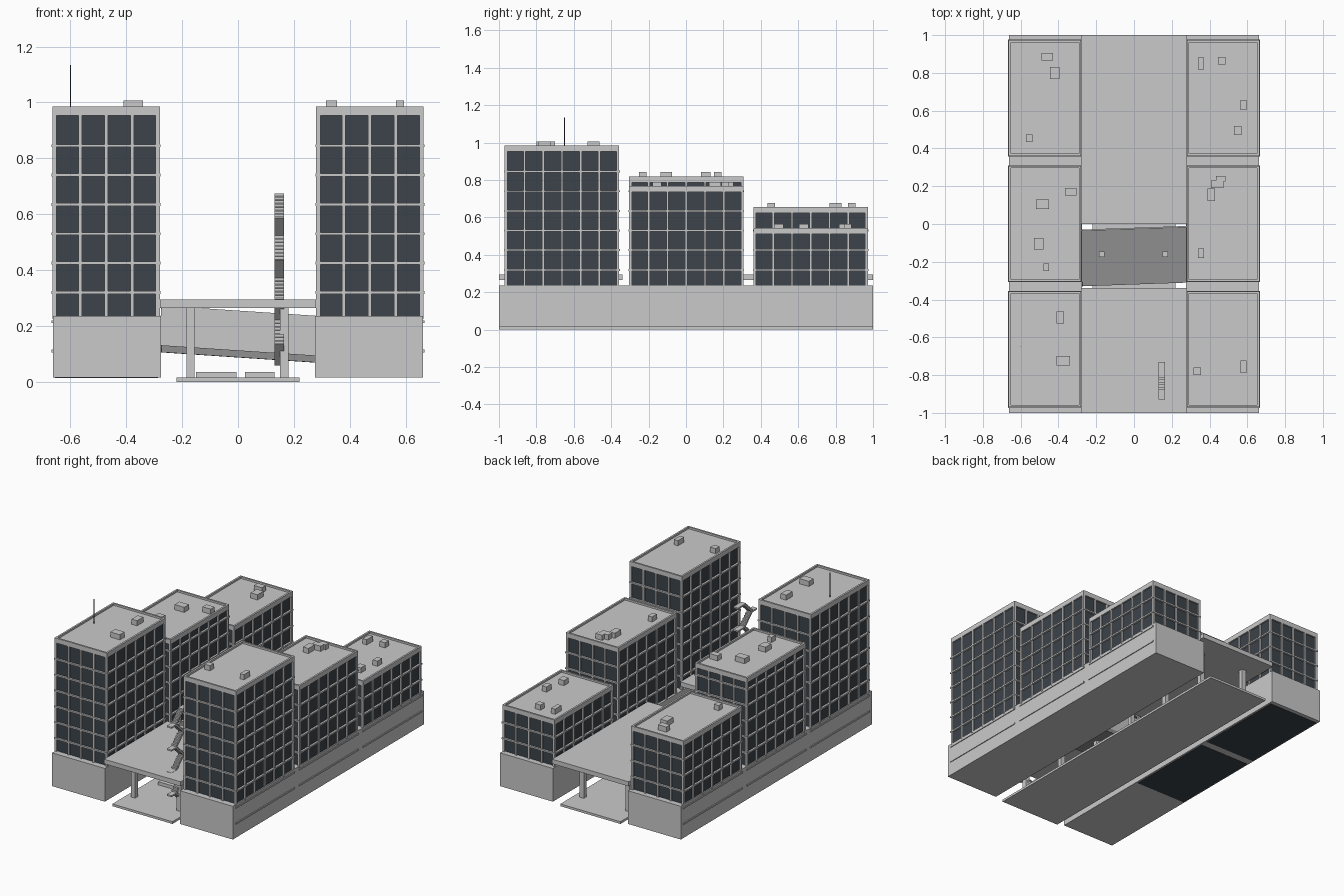
import bpy, bmesh, math
from mathutils import Vector, Matrix

cube = bpy.data.objects.get("Cube")
if cube:
    bpy.data.objects.remove(cube)


def material(name, colour):
    m = bpy.data.materials.new(name)
    m.use_nodes = True
    m.diffuse_color = (*colour, 1)
    m.node_tree.nodes["Principled BSDF"].inputs["Base Color"].default_value = (*colour, 1)
    return m


concrete = material("light_concrete", (0.59, 0.59, 0.59))
glass = material("dark_glass", (0.045, 0.056, 0.068))
asphalt = material("ramp_grey", (0.28, 0.28, 0.28))


def box(bm, x0, x1, y0, y1, z0, z1):
    mid = Vector((x0 + x1, y0 + y1, z0 + z1)) / 2
    size = (abs(x1 - x0), abs(y1 - y0), abs(z1 - z0), 1)
    bmesh.ops.create_cube(bm, size=1, matrix=Matrix.Translation(mid) @ Matrix.Diagonal(size))


def prism(bm, profile, x0, x1):
    """Extrude a y-z profile along x."""
    face = bm.faces.new([bm.verts.new((x0, y, z)) for y, z in profile])
    ext = bmesh.ops.extrude_face_region(bm, geom=[face])["geom"]
    verts = [v for v in ext if isinstance(v, bmesh.types.BMVert)]
    bmesh.ops.translate(bm, verts=verts, vec=(x1 - x0, 0, 0))


def finish(bm, name, mat):
    bmesh.ops.recalc_face_normals(bm, faces=bm.faces)
    mesh = bpy.data.meshes.new(name)
    bm.to_mesh(mesh)
    bm.free()
    mesh.materials.append(mat)
    obj = bpy.data.objects.new(name, mesh)
    bpy.context.scene.collection.objects.link(obj)
    return obj


def boxes(name, mat, *items):
    bm = bmesh.new()
    for item in items:
        box(bm, *item)
    return finish(bm, name, mat)


FLOOR, BASE, PODIUM = 0.105, 0.015, 0.235
XI, XO = 0.28, 0.664          # inner and outer tower faces


def tower(name, side, y0, y1, top, units):
    sx = lambda a, b: sorted((a * side, b * side))
    x0, x1 = sx(XI, XO)
    cap = top - 0.032
    r = 0.01
    # glazed core
    boxes(name + "_glass", glass, (x0 + r, x1 - r, y0 + r, y1 - r, PODIUM - 0.01, cap))
    # posts and floor bands
    bm = bmesh.new()
    w = 0.006
    for i in range(5):
        x = x0 + w + (x1 - x0 - 2 * w) * i / 4
        for a, b in ((y0, y0 + 0.015), (y1 - 0.015, y1)):
            box(bm, x - w, x + w, a, b, PODIUM - 0.01, cap)
    for i in range(7):
        y = y0 + w + (y1 - y0 - 2 * w) * i / 6
        for a, b in ((x0, x0 + 0.015), (x1 - 0.015, x1)):
            box(bm, a, b, y - w, y + w, PODIUM - 0.01, cap)
    z, e = 0.11, 0.003
    while z < cap - 0.03:
        box(bm, x0 - e, x1 + e, y0 - e, y1 + e, z - 0.005, z + 0.005)
        z += FLOOR
    finish(bm, name + "_frame", concrete)
    # roof slab with raised rim
    t = 0.012
    boxes(name + "_roof", concrete,
          (x0, x1, y0, y1, cap, top - 0.012),
          (x0, x0 + t, y0, y1, cap, top), (x1 - t, x1, y0, y1, cap, top),
          (x0 + t, x1 - t, y0, y0 + t, cap, top), (x0 + t, x1 - t, y1 - t, y1, cap, top))
    # rooftop plant units
    boxes(name + "_roof_units", concrete,
          *[(x - a / 2, x + a / 2, y - b / 2, y + b / 2, top - 0.015, top + 0.022)
            for x, y, a, b in units])


S, L = 0.04, 0.065
rows = {"front": (-0.97, -0.357), "middle": (-0.305, 0.308), "back": (0.36, 0.973)}
towers = (
    ("left_front", 1, 0.985, [(0.335, -0.78, S, S), (0.58, -0.755, 0.03, L)]),
    ("right_front", -1, 0.985, [(-0.39, -0.495, S, L), (-0.375, -0.725, 0.07, 0.05)]),
    ("left_middle", 1, 0.767, [(0.46, 0.24, 0.05, 0.03), (0.44, 0.21, L, S),
                               (0.41, 0.155, S, L), (0.355, -0.155, 0.03, 0.05)]),
    ("right_middle", -1, 0.82, [(-0.335, 0.17, 0.06, S), (-0.485, 0.105, 0.07, 0.05),
                                (-0.505, -0.105, 0.05, 0.06), (-0.465, -0.23, 0.03, S)]),
    ("left_back", 1, 0.543, [(0.355, 0.85, 0.03, L), (0.465, 0.865, S, S),
                             (0.58, 0.63, 0.035, 0.05), (0.55, 0.495, S, 0.05)]),
    ("right_back", -1, 0.655, [(-0.46, 0.885, 0.06, S), (-0.42, 0.8, 0.05, L),
                               (-0.555, 0.455, 0.035, S)]),
)
for name, side, top, units in towers:
    tower(name + "_tower", side, *rows[name.split("_")[1]], top, units)

boxes("roof_antenna", glass, (-0.602, -0.598, -0.652, -0.648, 0.97, 1.135))

# long podiums
for name, s in (("left_podium", 1), ("right_podium", -1)):
    boxes(name, concrete, (s * 0.275, s * 0.662, -1, 1, BASE, PODIUM))
# exposed dark undersides
boxes("podium_undersides", glass,
      *[(-0.655, -0.287, *rows[k], BASE - 0.002, BASE + 0.002) for k in ("middle", "back")])

# ground slab, raised deck in two pieces, columns
boxes("ground_slab", concrete, (-0.22, 0.22, -1, 1, 0, BASE))
boxes("deck", concrete, (-0.28, 0.28, -1, -0.34, 0.265, 0.295),
      (-0.28, 0.28, 0, 1, 0.265, 0.295))
boxes("deck_columns", concrete,
      *[(x - 0.015, x + 0.015, y - 0.015, y + 0.015, BASE, 0.266)
        for x in (-0.17, 0.165) for y in (-0.84, -0.5, -0.16, 0.17, 0.5, 0.84)])
boxes("ground_benches", concrete, (-0.15, -0.005, -0.62, -0.5, BASE, 0.036),
      (0.025, 0.13, -0.62, -0.5, BASE, 0.036))

# sloping ramp with a wall behind it
tilt = Matrix.Rotation(math.radians(2), 4, 'Z') @ Matrix.Rotation(math.radians(3.8), 4, 'Y')
ramp = boxes("ramp", asphalt, (-0.28, 0.28, -0.15, 0.15, -0.0125, 0.0125))
wall = boxes("ramp_wall", concrete, (-0.28, 0.28, 0.142, 0.15, 0.0125, 0.155))
for obj in (ramp, wall):
    obj.matrix_world = Matrix.Translation((0, -0.17, 0.1)) @ tilt

# zigzag stair: flights of steps between alternating landings
bm = bmesh.new()
X0, X1, F, B, Z0, RISE, STEPS = 0.13, 0.165, -0.88, -0.8, 0.07, 0.0756, 6
for i in range(8):
    z = Z0 + i * RISE
    a, b = (B, F) if i % 2 == 0 else (F, B)
    prism(bm, [(a, z - 0.012), (a, z - 0.002), (b, z + RISE - 0.002), (b, z + RISE - 0.012)], X0, X1)
    for k in range(STEPS):
        y, dy = a + (b - a) * k / STEPS, (b - a) / STEPS
        top = z + RISE * (k + 1) / STEPS
        box(bm, X0, X1, min(y, y + dy), max(y, y + dy), top - 0.01, top)
for i in range(9):
    z = Z0 + i * RISE
    y = (B, -0.73) if i % 2 == 0 else (-0.93, F)
    box(bm, X0, X1, *y, z - 0.01, z)
finish(bm, "zigzag_stair", concrete)
